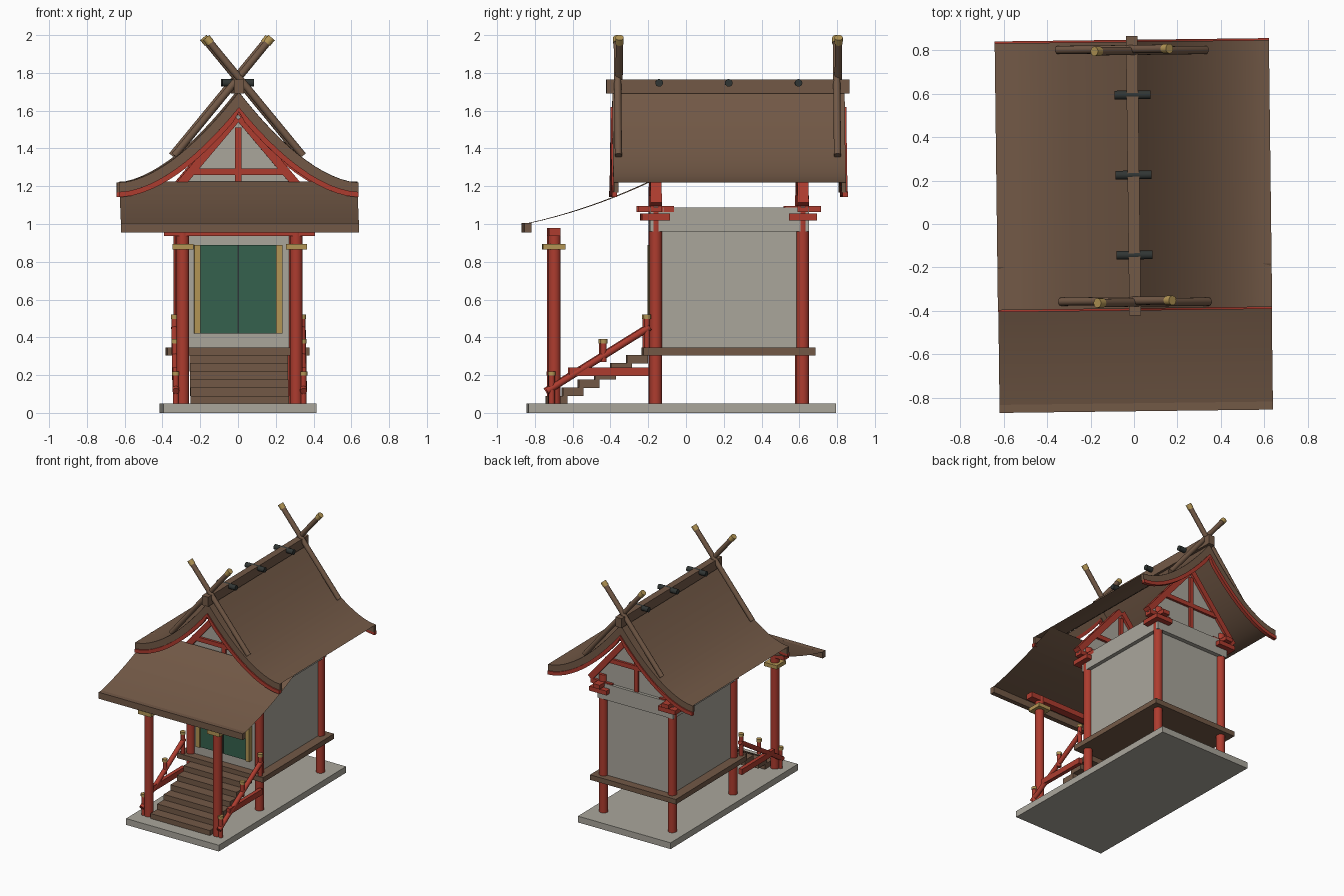
import bpy, bmesh, math
from mathutils import Vector, Matrix

if "Cube" in bpy.data.objects:
    bpy.data.objects.remove(bpy.data.objects["Cube"])


def material(name, rgb):
    m = bpy.data.materials.new(name)
    m.use_nodes = True
    m.diffuse_color = (*rgb, 1)
    m.node_tree.nodes["Principled BSDF"].inputs["Base Color"].default_value = (*rgb, 1)
    return m


BROWN = material("brown timber", (0.17, 0.10, 0.062))
RED = material("red lacquer", (0.42, 0.045, 0.028))
PLASTER = material("pale plaster", (0.40, 0.38, 0.33))
GREEN = material("green door", (0.035, 0.12, 0.075))
GOLD = material("gold trim", (0.45, 0.30, 0.09))
DARK = material("dark iron", (0.03, 0.036, 0.034))

TURN = math.radians(0.7)  # the whole building is turned very slightly
parts = []


def finish(name, bm, mat):
    bmesh.ops.recalc_face_normals(bm, faces=bm.faces)
    me = bpy.data.meshes.new(name)
    bm.to_mesh(me)
    bm.free()
    me.materials.append(mat)
    ob = bpy.data.objects.new(name, me)
    ob.rotation_euler.z = TURN
    bpy.context.collection.objects.link(ob)
    parts.append(ob)
    return ob


def box(name, mat, x, y, z):
    """Block given by its (low, high) range on each axis."""
    bm = bmesh.new()
    size = [b - a for a, b in (x, y, z)]
    mid = [(a + b) / 2 for a, b in (x, y, z)]
    bmesh.ops.create_cube(bm, size=1, matrix=Matrix.Translation(mid) @ Matrix.Diagonal((*size, 1)))
    return finish(name, bm, mat)


def block(name, mat, centre, size):
    return box(name, mat, *[(c - s / 2, c + s / 2) for c, s in zip(centre, size)])


def along(a, b):
    a, b = Vector(a), Vector(b)
    turn = (b - a).to_track_quat('Z', 'Y').to_matrix().to_4x4()
    return Matrix.Translation((a + b) / 2) @ turn, (b - a).length


def rod(name, mat, a, b, r, sides=20):
    bm = bmesh.new()
    m, length = along(a, b)
    bmesh.ops.create_cone(bm, cap_ends=True, segments=sides, radius1=r, radius2=r,
                          depth=length, matrix=m)
    return finish(name, bm, mat)


def beam(name, mat, a, b, wide, deep):
    """Square bar in a plane of constant y."""
    a, b = Vector(a), Vector(b)
    d = (b - a).normalized().cross(Vector((0, 1, 0))) * wide / 2
    h = Vector((0, deep / 2, 0))
    return loft(name, mat, [[p + d + h, p + d - h, p - d - h, p - d + h] for p in (a, b)])


def loft(name, mat, rings, closed=True):
    bm = bmesh.new()
    rows = [[bm.verts.new(p) for p in ring] for ring in rings]
    n = len(rows[0])
    for r, s in zip(rows, rows[1:]):
        for i in range(n if closed else n - 1):
            j = (i + 1) % n
            bm.faces.new((r[i], r[j], s[j], s[i]))
    if closed:
        bm.faces.new(rows[0])
        bm.faces.new(rows[-1])
    return finish(name, bm, mat)


# Base, deck and body
box("base_slab", PLASTER, (-0.405, 0.405), (-0.84, 0.79), (0, 0.05))
box("deck", BROWN, (-0.375, 0.375), (-0.23, 0.68), (0.305, 0.345))
box("body_wall", PLASTER, (-0.3, 0.3), (-0.163, 0.615), (0.345, 0.96))
box("wall_head_band", PLASTER, (-0.33, 0.33), (-0.195, 0.648), (0.96, 1.087))

# Doors
for s, side in ((1, "left"), (-1, "right")):
    block(side + "_door", GREEN, (s * 0.102, -0.17, 0.655), (0.196, 0.03, 0.47))
    block(side + "_door_jamb", GOLD, (s * 0.217, -0.175, 0.655), (0.034, 0.05, 0.47))
box("door_gap", DARK, (-0.004, 0.004), (-0.18, -0.16), (0.42, 0.89))

# Stairs
for i in range(6):
    y, z = -0.74 + 0.085 * i, 0.09 + 0.0435 * i
    box(f"stair_tread_{i + 1}", BROWN, (-0.26, 0.26), (y, y + 0.11), (z - 0.045, z))

# Posts, brackets and railings, mirrored left and right
for s, side in ((1, "left"), (-1, "right")):
    x = s * 0.3
    rod(side + "_porch_post", RED, (x, -0.7, 0.05), (x, -0.7, 0.98), 0.033)
    block(side + "_porch_post_collar", GOLD, (x, -0.7, 0.88), (0.11, 0.115, 0.03))
    for y, end in ((-0.163, "front"), (0.615, "back")):
        tag = f"{end}_{side}_"
        rod(tag + "post", RED, (x, y, 0.05), (x, y, 1.15), 0.033)
        block(tag + "bracket_lower", RED, (x, y, 1.037), (0.15, 0.15, 0.035))
        block(tag + "bracket_along", RED, (x, y, 1.08), (0.06, 0.19, 0.032))
        block(tag + "bracket_across", RED, (x, y, 1.08), (0.19, 0.06, 0.034))

    x = s * 0.338
    rod(side + "_stair_rail", RED, (x, -0.74, 0.115), (x, -0.195, 0.455), 0.018, 12)
    box(side + "_stair_stringer", RED, (x - 0.015, x + 0.015), (-0.62, -0.2), (0.195, 0.24))
    for k, (y, low, top) in enumerate(((-0.715, 0.05, 0.22), (-0.44, 0.27, 0.39), (-0.21, 0.345, 0.52))):
        rod(f"{side}_rail_post_{k + 1}", RED, (x, y, low), (x, y, top - 0.015), 0.016, 12)
        rod(f"{side}_rail_cap_{k + 1}", GOLD, (x, y, top - 0.022), (x, y, top), 0.02, 12)
box("porch_beam", RED, (-0.4, 0.4), (-0.73, -0.67), (0.937, 0.98))

# Gable walls and trusses
for y, end in ((-0.163, "front"), (0.615, "back")):
    tri = [(-0.4, 1.087), (0.4, 1.087), (0, 1.58)]
    loft(end + "_gable_wall", PLASTER, [[(px, y + d, pz) for px, pz in tri] for d in (-0.01, 0.01)])
    beam(end + "_king_post", RED, (0, y, 1.087), (0, y, 1.51), 0.034, 0.05)
    beam(end + "_collar_tie", RED, (-0.27, y, 1.277), (0.27, y, 1.277), 0.035, 0.056)
    for s, side in ((1, "left"), (-1, "right")):
        beam(f"{end}_{side}_rafter", RED, (s * 0.4, y, 1.1), (s * 0.01, y, 1.562), 0.045, 0.06)

# Main roof: a concave sweep from ridge to eaves
HALF, RISE, POWER, STEPS = 0.632, 0.48, 1.7, 14


def roof_line(depth):
    """Roof outline across the building, sunk below the surface by depth."""
    half = []
    for i in range(STEPS + 1):
        x = HALF * i / STEPS
        u = 1 - i / STEPS
        z = 1.22 + RISE * u ** POWER
        slope = -RISE * POWER / HALF * u ** (POWER - 1)
        k = math.hypot(1, slope)
        half.append((0, z - depth * k) if i == 0 else (max(0, x + depth * slope / k), z - depth / k))
    return [(-x, z) for x, z in half[:0:-1]] + half


def barge(name, mat, d0, d1, y0, y1):
    rings = [[(a[0], y0, a[1]), (a[0], y1, a[1]), (b[0], y1, b[1]), (b[0], y0, b[1])]
             for a, b in zip(roof_line(d0), roof_line(d1))]
    loft(name, mat, rings)


loft("main_roof", BROWN, [[(x, -0.39, z), (x, 0.84, z)] for x, z in roof_line(0)], closed=False)
for end, y, out in (("front", -0.39, -1), ("back", 0.84, 1)):
    barge(end + "_roof_edge", BROWN, 0.001, 0.053, *sorted((y, y - out * 0.025)))
    barge(end + "_bargeboard", RED, 0.05, 0.078, *sorted((y + out * 0.009, y - out * 0.018)))

# Porch roof sheet and its fascia
pent = []
for i in range(11):
    t = i / 10
    pent.append((-0.83 + 0.64 * t, 1.005 + 0.14 * t + 0.08 * t * t))
loft("porch_roof", BROWN, [[(-0.63, y, z), (0.63, y, z)] for y, z in pent], closed=False)
box("porch_fascia", BROWN, (-0.63, 0.63), (-0.863, -0.826), (0.955, 1.006))

# Ridge beam with short logs across it
box("ridge_beam", BROWN, (-0.027, 0.027), (-0.422, 0.866), (1.69, 1.765))
for i, y in enumerate((-0.143, 0.226, 0.595)):
    rod(f"ridge_log_{i + 1}", DARK, (-0.083, y, 1.747), (0.083, y, 1.747), 0.02)

# Crossed finial poles with gold tips
for y, end in ((-0.358, "front"), (0.802, "back")):
    for s, side in ((1, "left"), (-1, "right")):
        low = Vector((-s * 0.34, y + s * 0.004, 1.362))
        tip = Vector((s * 0.172, y + s * 0.004, 1.985))
        rod(f"{end}_{side}_finial_pole", BROWN, low, tip, 0.019, 16)
        rod(f"{end}_{side}_finial_tip", GOLD, low.lerp(tip, 0.955), low.lerp(tip, 1.003), 0.022, 16)

# Smooth the round parts while keeping corners sharp
bpy.ops.object.select_all(action='DESELECT')
for ob in parts:
    ob.select_set(True)
bpy.context.view_layer.objects.active = parts[0]
bpy.ops.object.shade_smooth_by_angle(angle=math.radians(35))
